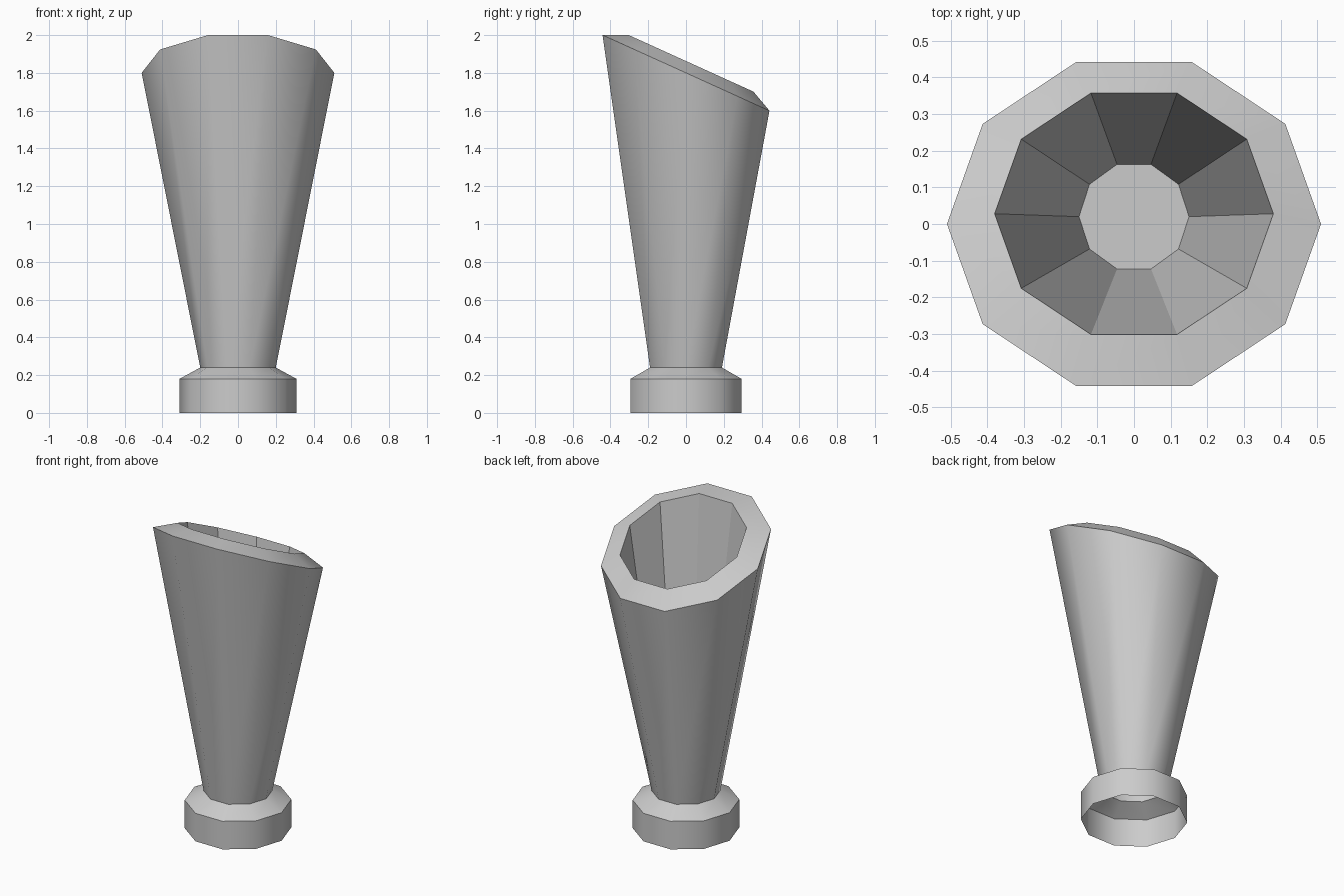
import bpy
import bmesh
from math import cos, sin, pi, radians
from mathutils import Vector, Matrix

if "Cube" in bpy.data.objects:
    bpy.data.objects.remove(bpy.data.objects["Cube"])

SIDES = 10
TILT = radians(-24.4)


def ring(bm, radius, z, y=0.0, tilt=0.0):
    rot = Matrix.Rotation(tilt, 3, 'X')
    centre = Vector((0, y, z))
    return [bm.verts.new(centre + rot @ Vector((radius * cos(2 * pi * i / SIDES),
                                                radius * sin(2 * pi * i / SIDES), 0)))
            for i in range(SIDES)]


def bridge(bm, a, b, smooth):
    for i in range(SIDES):
        j = (i + 1) % SIDES
        face = bm.faces.new((a[i], a[j], b[j], b[i]))
        face.smooth = smooth


def mark_sharp(bm, loop):
    for i in range(SIDES):
        edge = bm.edges.get((loop[i], loop[(i + 1) % SIDES]))
        if edge:
            edge.smooth = False


def finish(bm, name):
    mesh = bpy.data.meshes.new(name)
    bm.to_mesh(mesh)
    bm.free()
    obj = bpy.data.objects.new(name, mesh)
    bpy.context.collection.objects.link(obj)
    return obj


# Hollow base collar, open underneath, with a sloped shoulder
bm = bmesh.new()
foot = ring(bm, 0.31, 0.0)
edge_top = ring(bm, 0.31, 0.18)
neck = ring(bm, 0.20, 0.24)
bridge(bm, foot, edge_top, True)
bridge(bm, edge_top, neck, True)
mark_sharp(bm, edge_top)
finish(bm, "base_collar")

# Flared cup with slanted rim, tapered inside and a floor
bm = bmesh.new()
neck = ring(bm, 0.20, 0.24)
rim_outer = ring(bm, 0.51, 1.80, 0.0, TILT)
rim_inner = ring(bm, 0.38, 1.85, 0.028, TILT)
floor = ring(bm, 0.15, 0.32, 0.02)
bridge(bm, neck, rim_outer, True)
bridge(bm, rim_outer, rim_inner, True)
bridge(bm, rim_inner, floor, False)
bm.faces.new(floor)
for loop in (rim_outer, rim_inner, floor):
    mark_sharp(bm, loop)
finish(bm, "flared_cup")
